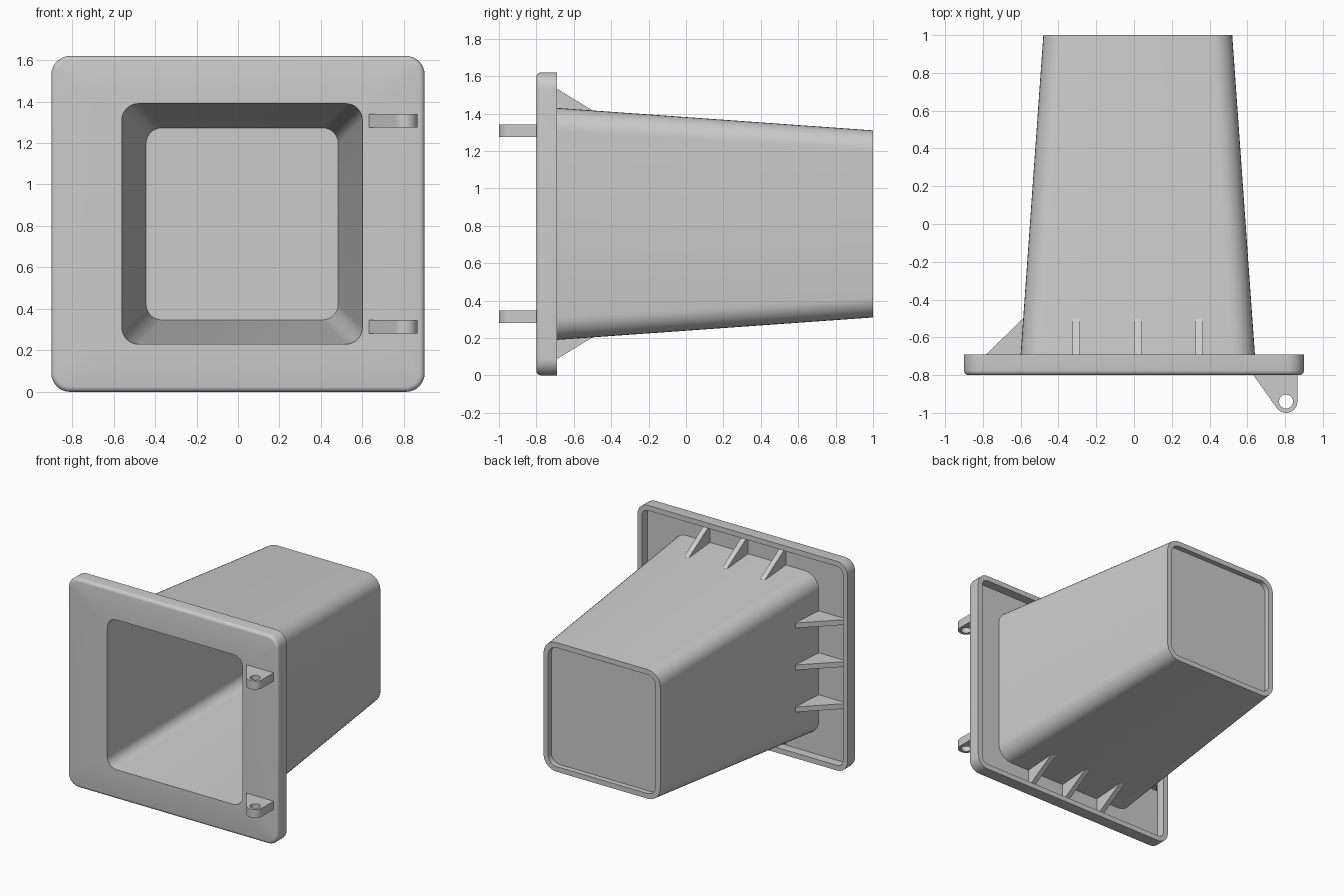
import bpy, bmesh, math
from mathutils import Matrix, Vector

cube = bpy.data.objects.get("Cube")
if cube:
    bpy.data.objects.remove(cube, do_unlink=True)

grey = bpy.data.materials.new("light grey plastic")
grey.use_nodes = True
colour = (0.6, 0.6, 0.6, 1)
grey.diffuse_color = colour
grey.node_tree.nodes["Principled BSDF"].inputs["Base Color"].default_value = colour

MID_Z = 0.81      # height of the tube axis
TUBE_X = 0.02     # the tube sits slightly off centre
FRONT, FLOOR, RIM, BACK = -0.8, -0.76, -0.69, 1.0


def finish(obj):
    obj.data.materials.append(grey)
    bpy.ops.object.select_all(action='DESELECT')
    obj.select_set(True)
    bpy.context.view_layer.objects.active = obj
    bpy.ops.object.shade_smooth_by_angle(angle=math.radians(32))


def arc(cx, cy, r, start, end, steps):
    angles = [math.radians(start + (end - start) * i / steps) for i in range(steps + 1)]
    return [(cx + r * math.cos(a), cy + r * math.sin(a)) for a in angles]


def section(cx, half_w, half_h, r, y):
    """Rounded rectangle facing the front at depth y."""
    pts = []
    for k, (sx, sz) in enumerate([(1, 1), (-1, 1), (-1, -1), (1, -1)]):
        pts += arc(cx + sx * (half_w - r), MID_Z + sz * (half_h - r), r,
                   90 * k, 90 * k + 90, 8)
    return [(x, y, z) for x, z in pts]


def tube_section(half, r, y):
    return section(TUBE_X, half, half, r, y)


def skin(name, sections, cap_first=False, cap_last=False):
    """Join consecutive sections with quads."""
    bm = bmesh.new()
    loops = [[bm.verts.new(p) for p in s] for s in sections]
    for a, b in zip(loops, loops[1:]):
        n = len(a)
        for i in range(n):
            j = (i + 1) % n
            bm.faces.new((a[i], b[i], b[j], a[j]))
    if cap_first:
        bm.faces.new(loops[0])
    if cap_last:
        bm.faces.new(loops[-1][::-1])
    mesh = bpy.data.meshes.new(name)
    bm.to_mesh(mesh)
    bm.free()
    obj = bpy.data.objects.new(name, mesh)
    bpy.context.collection.objects.link(obj)
    finish(obj)


def plate(name, outlines, thickness, matrix):
    """Extruded flat outline; a second outline becomes a hole."""
    curve = bpy.data.curves.new(name, 'CURVE')
    curve.dimensions = '2D'
    curve.fill_mode = 'BOTH'
    curve.extrude = thickness / 2
    for pts in outlines:
        spline = curve.splines.new('POLY')
        spline.points.add(len(pts) - 1)
        for p, (x, y) in zip(spline.points, pts):
            p.co = (x, y, 0, 1)
        spline.use_cyclic_u = True
    obj = bpy.data.objects.new(name, curve)
    bpy.context.collection.objects.link(obj)
    obj.matrix_world = matrix
    bpy.ops.object.select_all(action='DESELECT')
    obj.select_set(True)
    bpy.context.view_layer.objects.active = obj
    bpy.ops.object.convert(target='MESH')
    obj = bpy.context.view_layer.objects.active
    bm = bmesh.new()
    bm.from_mesh(obj.data)
    bmesh.ops.remove_doubles(bm, verts=bm.verts, dist=0.0001)
    bmesh.ops.recalc_face_normals(bm, faces=bm.faces)
    bm.to_mesh(obj.data)
    bm.free()
    finish(obj)


# Inner lining of the tapered tube, closed at the far end
opening = tube_section(0.58, 0.08, FRONT)
skin("inner_pocket", [tube_section(0.463, 0.075, 0.92), opening], cap_first=True)

# Mounting flange: rounded front edge, raised rim round a hollow back
tube_base = tube_section(0.625, 0.12, FLOOR)
edge = 0.025
fillet = []
for i in range(5):
    a = math.radians(90 * i / 4)
    inset = edge * (1 - math.sin(a))
    fillet.append(section(0, 0.9 - inset, MID_Z - inset, 0.09 - inset,
                          FRONT + edge * (1 - math.cos(a))))
skin("flange", [opening] + fillet + [
    section(0, 0.9, MID_Z, 0.09, RIM),
    section(0, 0.86, MID_Z - 0.04, 0.05, RIM),
    section(0, 0.86, MID_Z - 0.04, 0.05, FLOOR),
    tube_base])

# Outer tube with a shallow recessed end panel
skin("tube", [tube_base,
              tube_section(0.5, 0.11, BACK),
              tube_section(0.46, 0.07, BACK),
              tube_section(0.46, 0.07, BACK - 0.04)], cap_last=True)

# Triangular ribs, three each on the right side, top and bottom
for side, turn, reach in [("right", 0, 0.875), ("top", 90, 0.765), ("bottom", -90, 0.765)]:
    outline = [(-reach, FLOOR), (-0.607, -0.5), (-0.59, -0.5), (-0.6, FLOOR)]
    for i in (-1, 0, 1):
        place = (Matrix.Translation((TUBE_X, 0, MID_Z))
                 @ Matrix.Rotation(math.radians(turn), 4, 'Y')
                 @ Matrix.Translation((0, 0, 0.325 * i)))
        plate(f"{side}_rib_{i + 2}", [outline], 0.04, place)

# Hinge lugs with pin holes
lug = [(0.865, FRONT + 0.01), (0.625, FRONT + 0.01)] + arc(0.805, -0.94, 0.06, 216, 360, 12)
hole = arc(0.805, -0.94, 0.037, 0, 345, 23)
for name, z in [("upper_hinge_lug", 1.308), ("lower_hinge_lug", 0.314)]:
    plate(name, [lug, hole], 0.065, Matrix.Translation((0, 0, z)))
